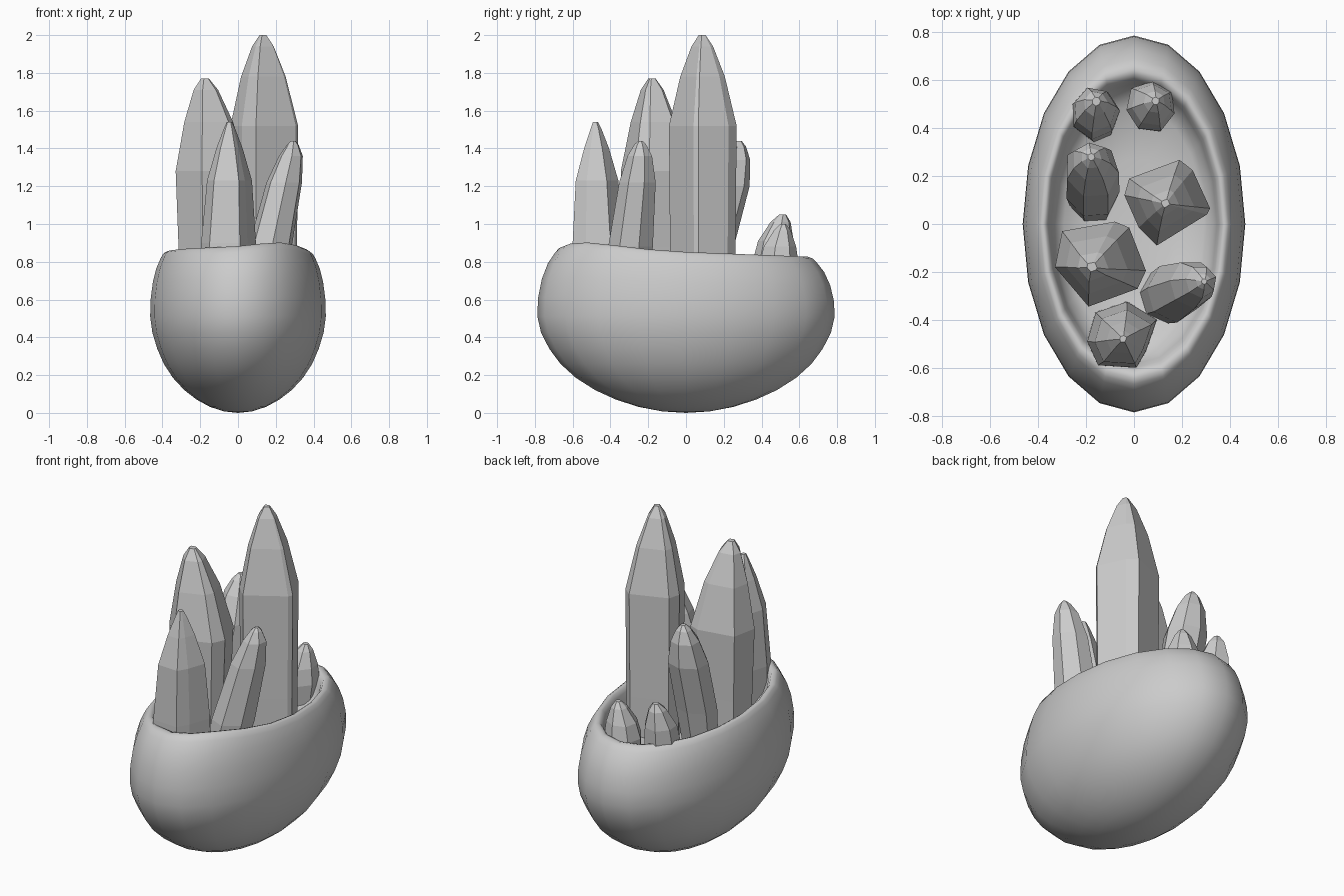
import bpy, bmesh, math


def loft(name, rings, tip=None, bottom=None):
    """Skin a list of equal-length point rings, closing each end with a point or a cap."""
    bm = bmesh.new()
    rows = [[bm.verts.new(p) for p in ring] for ring in rings]
    n = len(rows[0])
    for a, b in zip(rows, rows[1:]):
        for i in range(n):
            j = (i + 1) % n
            bm.faces.new((a[i], a[j], b[j], b[i]))
    for row, point in ((rows[0], bottom), (rows[-1], tip)):
        if point is None:
            bm.faces.new(row)
        else:
            v = bm.verts.new(point)
            for i in range(n):
                bm.faces.new((row[i], row[(i + 1) % n], v))
    bmesh.ops.recalc_face_normals(bm, faces=bm.faces)
    mesh = bpy.data.meshes.new(name)
    bm.to_mesh(mesh)
    bm.free()
    obj = bpy.data.objects.new(name, mesh)
    bpy.context.collection.objects.link(obj)
    return obj


# Oval stone bowl: (relative radius, height) from underside, over the rim, to the inner floor
profile = [(.16, .008), (.32, .032), (.47, .07), (.61, .12), (.74, .185), (.845, .26),
           (.92, .34), (.975, .425), (1, .51), (.995, .60), (.97, .69), (.93, .765),
           (.88, .82), (.85, .843), (.82, .852), (.79, .846), (.765, .82),
           (.745, .78), (.715, .735), (.63, .69), (.35, .67)]


def rim_wave(a):
    # rim rises at the front right and falls towards the back
    return -.025 * math.sin(a) + .03 * math.exp(-((a - 5.35) / .5) ** 2)


rings = []
for r, z in profile:
    weight = max(0, min(1, (z - .5) / .33))
    rings.append([(.465 * r * math.cos(a), .787 * r * math.sin(a), z + weight * rim_wave(a))
                  for a in (math.tau * i / 20 for i in range(20))])
bowl = loft("stone_bowl", rings, tip=(0, 0, .665), bottom=(0, 0, 0))
bpy.context.view_layer.objects.active = bowl
bowl.select_set(True)
bpy.ops.object.shade_smooth_by_angle(angle=math.radians(60))


def crystal(name, outline, levels):
    """Outline is a cross-section around (0, 0); levels are (x, y, z, scale), base to tip."""
    loft(name, [[(x + px * s, y + py * s, z) for px, py in outline] for x, y, z, s in levels])


# Two tall crystals: square section with chamfered corners
crystal("tall_crystal", [(-.18, .035), (-.12, -.1), (-.045, -.175), (.165, -.045),
                         (.178, -.02), (.105, .14), (.05, .183), (-.16, .105)],
        [(.14, .085, .6, .95), (.14, .085, .9, .97), (.14, .085, 1.52, 1),
         (.135, .085, 1.78, .66), (.132, .085, 1.94, .32), (.132, .085, 2, .1)])
crystal("second_crystal", [(-.19, -.015), (-.05, -.18), (.155, -.105), (.19, -.03),
                           (.12, .15), (.06, .175), (-.16, .135)],
        [(-.14, -.165, .6, .88), (-.14, -.165, .88, .92), (-.14, -.165, 1.28, 1),
         (-.155, -.17, 1.54, .68), (-.17, -.178, 1.71, .34), (-.175, -.18, 1.77, .11)])

# Front crystal: slender seven-sided spike
crystal("front_crystal", [(-.145, -.02), (-.1, -.12), (.06, -.13), (.1, -.06),
                          (.145, .07), (.02, .145), (-.11, .1)],
        [(-.05, -.47, .6, 1.02), (-.05, -.47, .9, 1), (-.045, -.477, 1.23, .82),
         (-.045, -.477, 1.4, .48), (-.045, -.478, 1.5, .22), (-.045, -.48, 1.54, .1)])


# Smaller leaning crystals with a rounded seven-sided section
def small_section(turn):
    radii = (1, .98, 1.05, .97, 1, 1.06, .98)
    return [(r * math.cos(turn + math.tau * i / 7), r * math.sin(turn + math.tau * i / 7))
            for i, r in enumerate(radii)]


crystal("right_leaning_crystal", small_section(.3),
        [(.12, -.305, .65, .105), (.17, -.285, .88, .12), (.245, -.25, 1.22, .098),
         (.28, -.24, 1.36, .066), (.29, -.24, 1.42, .032), (.293, -.24, 1.44, .012)])
crystal("left_leaning_crystal", small_section(.8),
        [(-.175, .105, .65, .1), (-.175, .145, .9, .117), (-.175, .225, 1.2, .115),
         (-.177, .26, 1.34, .082), (-.178, .275, 1.41, .044), (-.178, .28, 1.44, .015)])
crystal("back_left_crystal", small_section(.1),
        [(-.155, .43, .65, .085), (-.163, .463, .8, .105), (-.163, .478, .91, .092),
         (-.16, .502, 1.01, .052), (-.157, .512, 1.05, .018)])
crystal("back_right_crystal", small_section(.6),
        [(.068, .475, .62, .09), (.07, .492, .79, .106), (.075, .498, .88, .087),
         (.085, .51, .965, .046), (.09, .514, 1.0, .016)])
